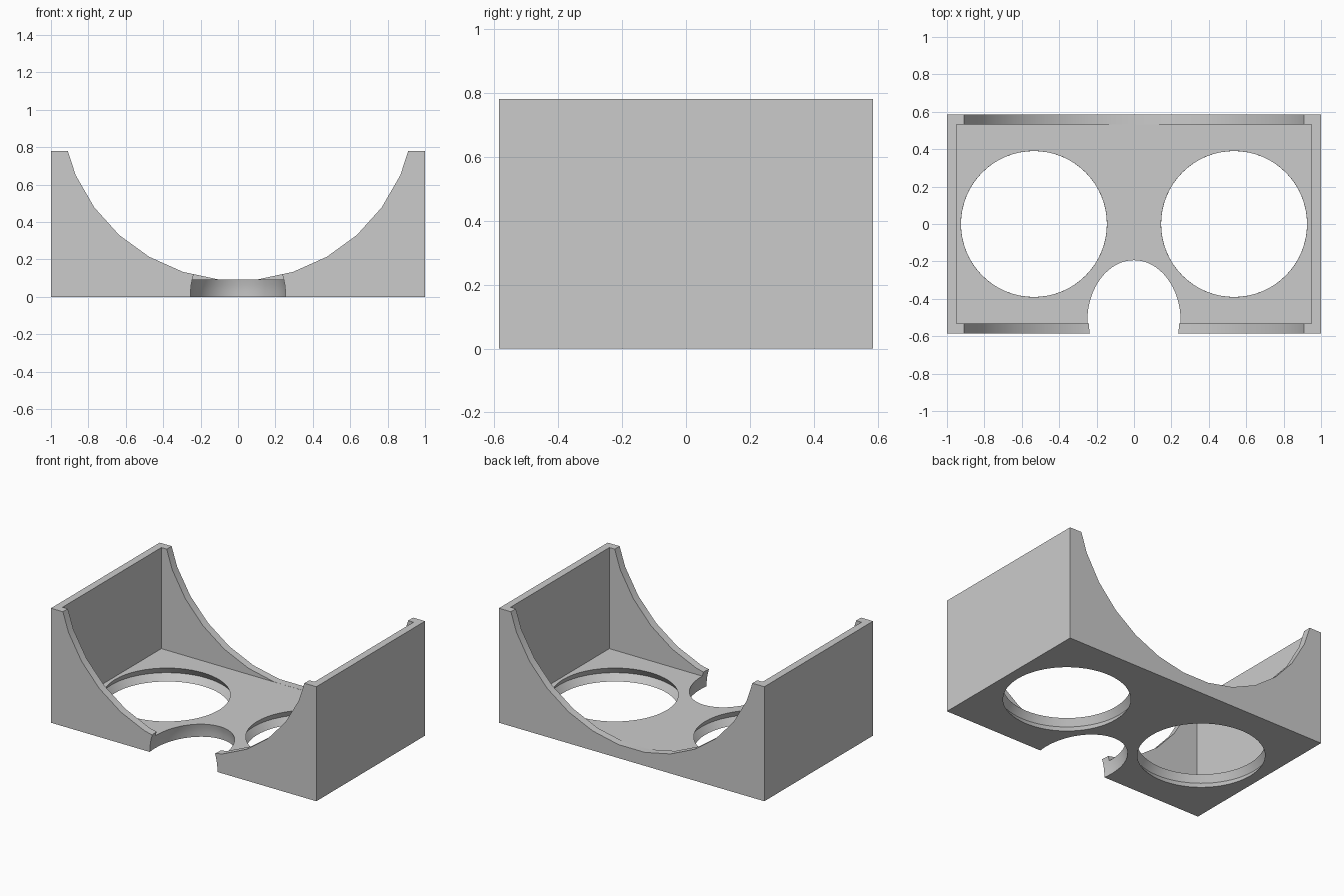
import bpy, bmesh
from math import sin, cos, radians

if "Cube" in bpy.data.objects:
    bpy.data.objects.remove(bpy.data.objects["Cube"], do_unlink=True)

HALF_X, HALF_Y, HEIGHT = 1.0, 0.585, 0.78
WALL, FLOOR = 0.05, 0.092
ARC_R, ARC_SIDES = 0.95, 30
HOLE_X, HOLE_R, GROOVE = 0.535, 0.39, 0.03

grey = bpy.data.materials.new("plain grey")
grey.use_nodes = True
colour = (0.6, 0.6, 0.6, 1)
grey.diffuse_color = colour
grey.node_tree.nodes["Principled BSDF"].inputs["Base Color"].default_value = colour


def add_object(name, bm):
    bmesh.ops.recalc_face_normals(bm, faces=bm.faces)
    mesh = bpy.data.meshes.new(name)
    bm.to_mesh(mesh)
    bm.free()
    mesh.materials.append(grey)
    obj = bpy.data.objects.new(name, mesh)
    bpy.context.collection.objects.link(obj)
    return obj


def extruded_profile(name, points):
    bm = bmesh.new()
    face = bm.faces.new([bm.verts.new((x, -HALF_Y, z)) for x, z in points])
    new = bmesh.ops.extrude_face_region(bm, geom=[face])["geom"]
    verts = [v for v in new if isinstance(v, bmesh.types.BMVert)]
    bmesh.ops.translate(bm, verts=verts, vec=(0, 2 * HALF_Y, 0))
    return add_object(name, bm)


def box(name, size, centre):
    bm = bmesh.new()
    bmesh.ops.create_cube(bm, size=1)
    bmesh.ops.scale(bm, verts=bm.verts, vec=size)
    bmesh.ops.translate(bm, verts=bm.verts, vec=centre)
    return add_object(name, bm)


def lathe(name, profile, x, sides=64):
    """Closed solid turned about a vertical axis at x."""
    bm = bmesh.new()
    rings = [[bm.verts.new((x + r * cos(radians(360 * i / sides)),
                            r * sin(radians(360 * i / sides)), z))
              for i in range(sides)] for r, z in profile]
    for low, high in zip(rings, rings[1:]):
        for i in range(sides):
            j = (i + 1) % sides
            bm.faces.new((low[i], low[j], high[j], high[i]))
    bm.faces.new(rings[0])
    bm.faces.new(rings[-1])
    return add_object(name, bm)


# Holder: block with a faceted round scoop along its depth
step = 360 / ARC_SIDES
arc_z = FLOOR + ARC_R * cos(radians(step / 2))
arc = [(ARC_R * sin(radians(step * (k + 0.5))),
        arc_z - ARC_R * cos(radians(step * (k + 0.5)))) for k in range(7)]
(x0, z0), (x1, z1) = arc[-2:]
arc[-1] = (x0 + (x1 - x0) * (HEIGHT - z0) / (z1 - z0), HEIGHT)
right_half = [(HALF_X, 0), (HALF_X, HEIGHT)] + arc[::-1]
left_half = [(-x, z) for x, z in right_half[::-1]]
holder = extruded_profile("lens_holder", right_half + left_half)

# Cavity between the four walls
cutters = [box("cavity_cutter", (2 * (HALF_X - WALL), 2 * (HALF_Y - WALL - 0.003), 2),
               (0, 0, FLOOR - 0.0005 + 1))]

# Two lens holes, each with a V groove at mid thickness
hole = [(HOLE_R, -0.1), (HOLE_R, 0), (HOLE_R + GROOVE, FLOOR / 2),
        (HOLE_R, FLOOR), (HOLE_R, FLOOR + 0.1)]
for side, x in (("right", -HOLE_X), ("left", HOLE_X)):
    cutters.append(lathe(side + "_hole_cutter", hole, x))

# Domed notch at the front edge
bm = bmesh.new()
bmesh.ops.create_uvsphere(bm, u_segments=64, v_segments=32, radius=1)
bmesh.ops.scale(bm, verts=bm.verts, vec=(0.26, 0.34, 0.33))
bmesh.ops.translate(bm, verts=bm.verts, vec=(0, -0.52, 0))
cutters.append(add_object("notch_cutter", bm))

bpy.ops.object.select_all(action="DESELECT")
bpy.context.view_layer.objects.active = holder
holder.select_set(True)
for cutter in cutters:
    mod = holder.modifiers.new(cutter.name, "BOOLEAN")
    mod.operation, mod.solver, mod.object = "DIFFERENCE", "EXACT", cutter
    bpy.ops.object.modifier_apply(modifier=mod.name)
    bpy.data.objects.remove(cutter, do_unlink=True)
bpy.ops.object.shade_smooth_by_angle(angle=radians(30))
